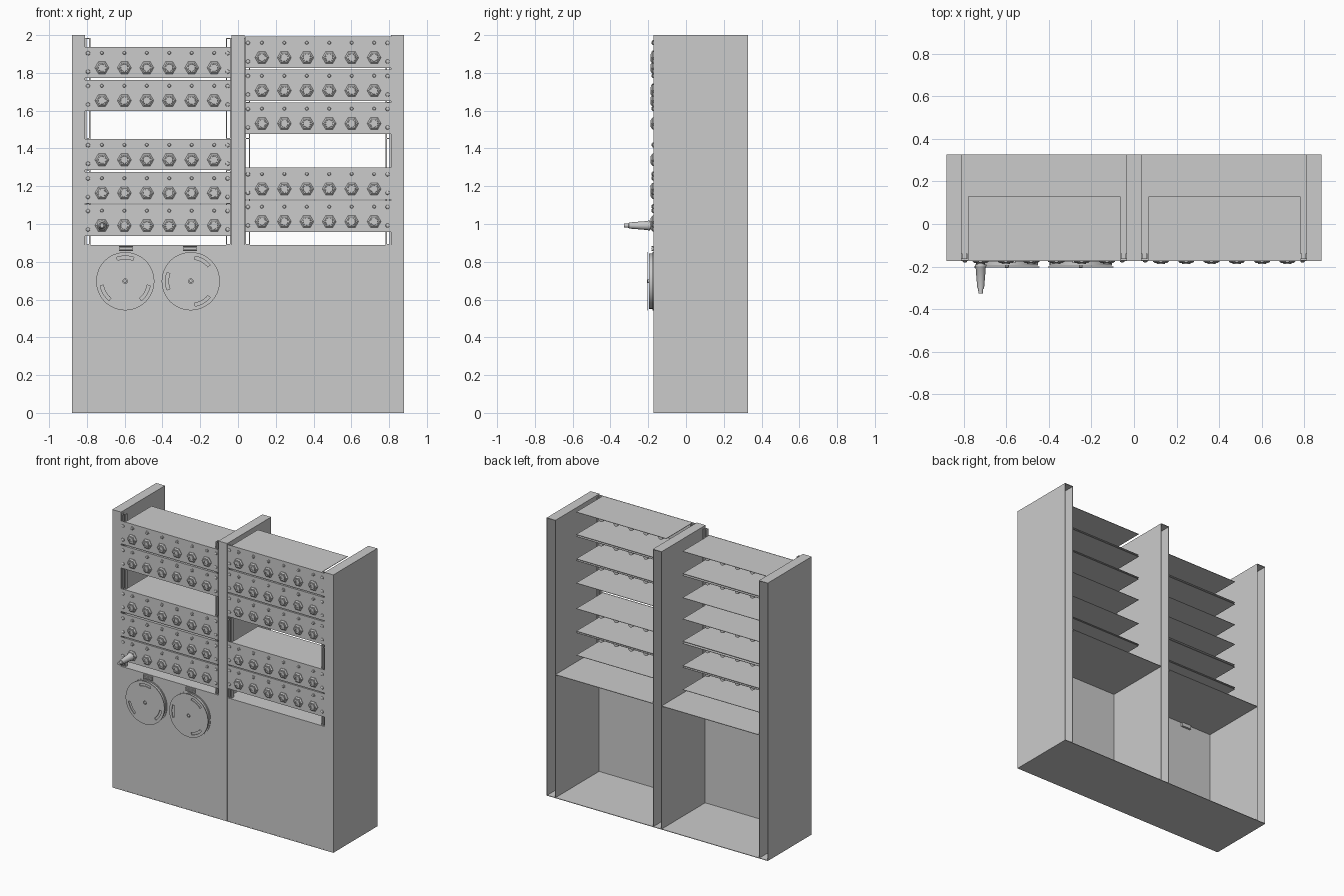
import bpy, bmesh, math

if "Cube" in bpy.data.objects:
    bpy.data.objects.remove(bpy.data.objects["Cube"])

F = -0.173          # front plane
B = 0.327           # back plane
T = 0.004           # sheet thickness

grey = bpy.data.materials.new("light_grey_metal")
grey.diffuse_color = (0.6, 0.6, 0.6, 1)
grey.use_nodes = True
grey.node_tree.nodes["Principled BSDF"].inputs["Base Color"].default_value = grey.diffuse_color


def finish(name, bm, smooth=False):
    bmesh.ops.recalc_face_normals(bm, faces=bm.faces[:])
    me = bpy.data.meshes.new(name)
    bm.to_mesh(me)
    bm.free()
    me.materials.append(grey)
    ob = bpy.data.objects.new(name, me)
    bpy.context.collection.objects.link(ob)
    if smooth:
        bpy.ops.object.select_all(action='DESELECT')
        ob.select_set(True)
        bpy.context.view_layer.objects.active = ob
        bpy.ops.object.shade_smooth_by_angle(angle=0.6)
    return ob


def box(bm, x0, x1, y0, y1, z0, z1):
    vs = bmesh.ops.create_cube(bm, size=1)["verts"]
    for v in vs:
        v.co.x = x1 if v.co.x > 0 else x0
        v.co.y = y1 if v.co.y > 0 else y0
        v.co.z = z1 if v.co.z > 0 else z0


def lathe(bm, x, z, profile, n=16):
    """Turn (radius, y) points around an axis parallel to y."""
    rings = []
    for r, y in profile:
        if r == 0:
            rings.append([bm.verts.new((x, y, z))])
        else:
            rings.append([bm.verts.new((x + r * math.cos(2 * math.pi * i / n), y,
                                        z + r * math.sin(2 * math.pi * i / n))) for i in range(n)])
    for a, b in zip(rings, rings[1:]):
        for i in range(n):
            j = (i + 1) % n
            if len(a) == 1:
                bm.faces.new((a[0], b[i], b[j]))
            elif len(b) == 1:
                bm.faces.new((a[i], a[j], b[0]))
            else:
                bm.faces.new((a[i], a[j], b[j], b[i]))


# hollow uprights, open at the back
for name, x0, x1 in (("left_upright", -0.88, -0.81), ("centre_upright", -0.035, 0.035),
                     ("right_upright", 0.81, 0.88)):
    bm = bmesh.new()
    box(bm, x0, x1, F, F + T, 0, 2)
    box(bm, x0, x0 + T, F + T, B, 0, 2)
    box(bm, x1 - T, x1, F + T, B, 0, 2)
    box(bm, x0 + T, x1 - T, F + T, B, 2 - T, 2)
    finish(name, bm)

# floor
bm = bmesh.new()
box(bm, -0.88, 0.88, F, B, 0, T)
finish("floor_plate", bm)

# lower cabinet fronts and tops, mounting rails
for side, x0, x1 in (("left", -0.81, -0.035), ("right", 0.035, 0.81)):
    bm = bmesh.new()
    box(bm, x0, x1, F + 0.001, F + 0.001 + T, T, 0.89)
    finish(side + "_lower_front", bm)
    bm = bmesh.new()
    box(bm, x0, x1, F + 0.005, B, 0.89 - T, 0.89)
    finish(side + "_cabinet_top", bm)
    bm = bmesh.new()
    for wall, s in ((x0, 1), (x1, -1)):
        def strip(a, b, y0, y1, z0, z1):
            box(bm, min(wall + s * a, wall + s * b), max(wall + s * a, wall + s * b), y0, y1, z0, z1)
        strip(0, 0.004, F + 0.008, F + 0.035, 0.89, 1.985)
        strip(0.004, 0.008, F + 0.008, F + 0.011, 0.89, 1.985)
        strip(0.022, 0.028, F + 0.008, F + 0.035, 0.89, 1.985)
        for z in (0.89, 1.105, 1.28, 1.45, 1.64, 1.81, 1.98):
            strip(0.004, 0.024, F + 0.008, F + 0.011, z, z + 0.005)
    finish(side + "_mounting_rails", bm)


# socket modules: front panel, top and bottom sheet, sockets, lamps, screws
def module(name, x0, x1, z0, z1):
    bm = bmesh.new()
    box(bm, x0, x1, F, F + T, z0, z1)
    for z in (z0 + 0.001, z1 - 0.004):
        box(bm, x0 + 0.03, x1 - 0.027, F + T, 0.13, z, z + 0.003)
    finish(name + "_chassis", bm)

    mid = (x0 + x1) / 2
    nuts, sockets, lamps, screws = (bmesh.new() for _ in range(4))
    for i in range(6):
        x = mid + (i - 2.5) * 0.1188
        zs = z0 + 0.055
        lathe(nuts, x, zs, [(0, F), (0.037, F), (0.037, F - 0.004), (0.028, F - 0.011), (0, F - 0.011)], 6)
        lathe(sockets, x, zs, [(0.02, F - 0.011), (0.019, F - 0.016), (0.012, F - 0.016),
                               (0.012, F - 0.0115), (0, F - 0.0115)])
        lathe(sockets, x, zs, [(0.018, F + T), (0.018, -0.06), (0, -0.06)])
        lathe(lamps, x, z0 + 0.134, [(0.013, F), (0.013, F - 0.003), (0.009, F - 0.004),
                                     (0.007, F - 0.009), (0, F - 0.011)], 12)
    for x in (x0 + 0.016, x1 - 0.018):
        for dz in (0.034, 0.132):
            lathe(screws, x, z0 + dz, [(0.011, F), (0.010, F - 0.004), (0.006, F - 0.007), (0, F - 0.008)], 12)
    finish(name + "_hex_nuts", nuts)
    finish(name + "_sockets", sockets, True)
    finish(name + "_lamps", lamps, True)
    finish(name + "_screws", screws, True)


for i, z in enumerate((0.937, 1.109, 1.285, 1.598, 1.772)):
    module(f"left_module_{i + 1}", -0.81, -0.037, z, z + 0.165)
for i, z in enumerate((0.958, 1.131, 1.477, 1.651, 1.826)):
    module(f"right_module_{i + 1}", 0.037, 0.81, z, z + 0.167)

# plug in the lowest left socket
bm = bmesh.new()
lathe(bm, -0.72, 0.992, [(0, F - 0.012), (0.021, F - 0.012), (0.021, F - 0.018), (0.027, F - 0.018),
                         (0.027, F - 0.026), (0.024, F - 0.030), (0.016, -0.302), (0.012, -0.304),
                         (0.011, -0.327), (0, -0.327)], 24)
finish("plug", bm, True)


# tape reels: back flange, tape pack, slotted front flange, hub
def reel(name, x, z, turn):
    bm = bmesh.new()
    lathe(bm, x, z, [(0, F), (0.154, F), (0.154, F - 0.005), (0.146, F - 0.005),
                     (0.146, F - 0.022), (0, F - 0.022)], 72)
    finish(name + "_tape_pack", bm, True)

    bm = bmesh.new()
    n, radii = 72, (0.012, 0.118, 0.134, 0.154)
    grid = [[bm.verts.new((x + r * math.cos(2 * math.pi * i / n), F - 0.027,
                           z + r * math.sin(2 * math.pi * i / n))) for i in range(n)] for r in radii]
    for k in range(3):
        for i in range(n):
            off = ((i + 0.5) * 5 - turn + 60) % 120 - 60
            if k == 1 and abs(off) < 18:
                continue            # slot
            j = (i + 1) % n
            bm.faces.new((grid[k][i], grid[k][j], grid[k + 1][j], grid[k + 1][i]))
    ext = bmesh.ops.extrude_face_region(bm, geom=bm.faces[:], use_keep_orig=True)["geom"]
    for v in ext:
        if isinstance(v, bmesh.types.BMVert):
            v.co.y -= 0.005
    finish(name + "_front_flange", bm)

    bm = bmesh.new()
    lathe(bm, x, z, [(0.009, F - 0.02), (0.009, F - 0.032), (0.005, F - 0.034), (0, F - 0.034)], 16)
    finish(name + "_hub", bm, True)


reel("left_reel", -0.597, 0.697, 90)
reel("right_reel", -0.25, 0.697, 60)

# slatted tape heads above the reels
for name, x in (("left_tape_head", -0.593), ("right_tape_head", -0.253)):
    bm = bmesh.new()
    box(bm, x - 0.037, x + 0.037, F - 0.002, F + 0.02, 0.857, 0.883)
    for k in range(4):
        box(bm, x - 0.037, x + 0.037, F - 0.010, F - 0.002, 0.857 + k * 0.007, 0.862 + k * 0.007)
    finish(name, bm)
